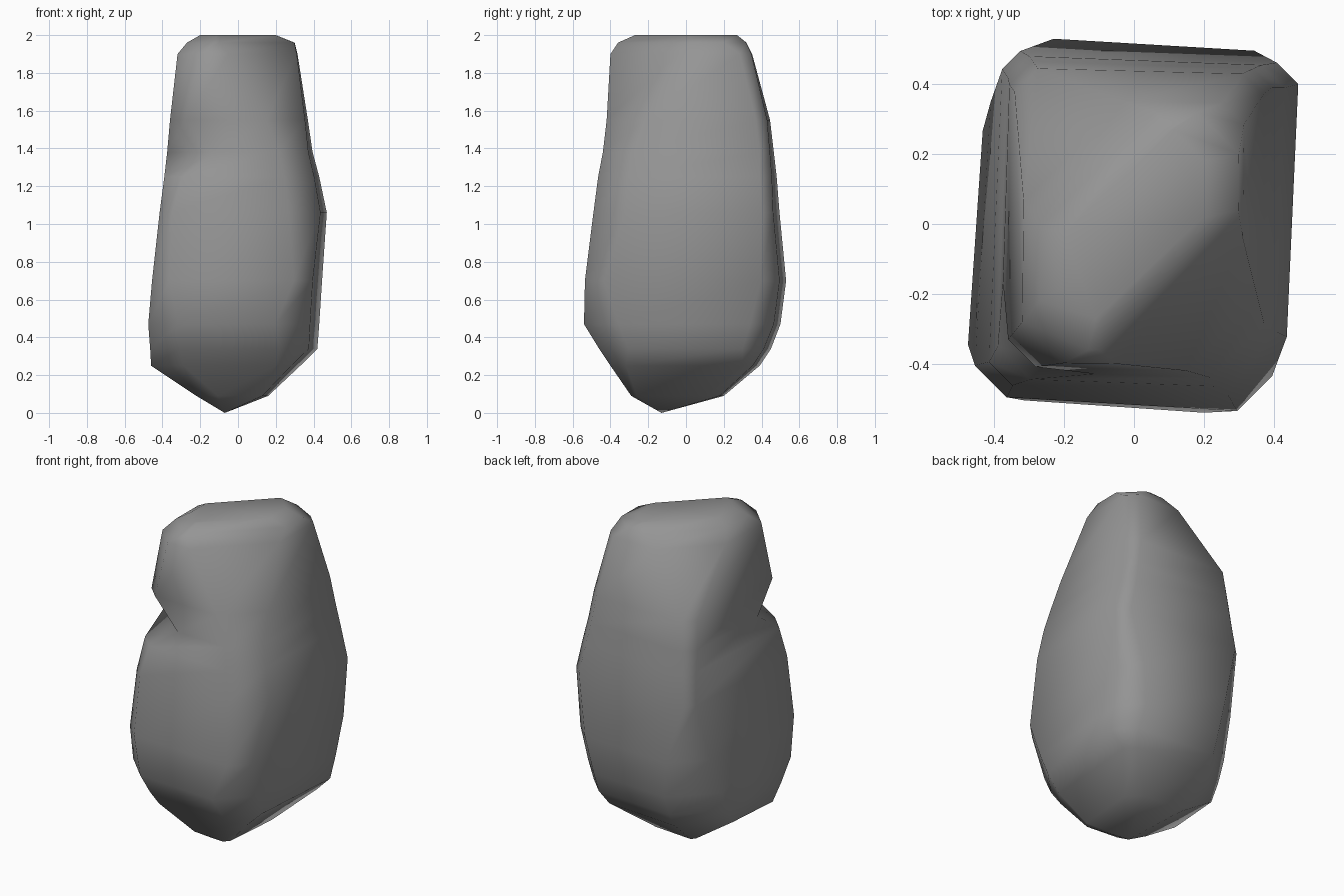
import bpy, bmesh
from math import cos, sin, pi, radians, sqrt

cube = bpy.data.objects.get("Cube")
if cube:
    bpy.data.objects.remove(cube, do_unlink=True)

# Stone colour
stone = bpy.data.materials.new("stone_grey")
stone.use_nodes = True
grey = (0.3, 0.3, 0.3, 1)
stone.diffuse_color = grey
stone.node_tree.nodes["Principled BSDF"].inputs["Base Color"].default_value = grey

# Height, then reach to left, back-left, back, back-right, right, front-right, front, front-left
LEVELS = [
    (.09, .16, .26, .20, .37, .22, .38, .29, .39),
    (.25, .33, .63, .39, .59, .46, .65, .40, .60),
    (.34, .42, .72, .45, .65, .465, .73, .46, .68),
    (.47, .43, .77, .50, .70, .475, .82, .54, .74),
    (.70, .445, .84, .53, .76, .455, .86, .535, .83),
    (1.06, .47, .87, .495, .82, .415, .81, .49, .76),
    (1.25, .43, .82, .48, .78, .39, .74, .465, .71),
    (1.38, .395, .785, .465, .755, .375, .54, .44, .66),
    (1.55, .37, .74, .445, .72, .36, .69, .42, .57),
    (1.90, .315, .60, .35, .38, .32, .60, .40, .35),
    (1.96, .30, .50, .32, .26, .27, .49, .36, .26),
    (2.0, .20, .38, .27, .17, .20, .38, .27, .18),
]


def ring(bm, level):
    """Eight-sided cross-section: corners where neighbouring sides meet."""
    z, *reach = level
    twist = radians(5) * (1 - z / 2.2)  # broad sides turn more near the base
    sides = []
    for i, r in enumerate(reach):
        angle = i * pi / 4
        if i % 2:
            sides.append((angle, r / sqrt(2)))
        else:
            # Turn a broad side about its outermost corner
            along = reach[i + 1] - r
            sides.append((angle - twist, r * cos(twist) - along * sin(twist)))
    verts = []
    for (a, p), (b, q) in zip(sides, sides[1:] + sides[:1]):
        det = sin(b - a)
        x = (p * sin(b) - q * sin(a)) / det
        y = (q * cos(a) - p * cos(b)) / det
        verts.append(bm.verts.new((x, y, z)))
    return verts


# Boulder body with a crease in its front right corner
bm = bmesh.new()
rings = [ring(bm, level) for level in LEVELS]
for low, high in zip(rings, rings[1:]):
    for i in range(8):
        j = (i + 1) % 8
        bm.faces.new((low[i], low[j], high[j], high[i]))

# Pointed foot and narrow crown
foot = bm.verts.new((-.07, -.13, 0))
for i in range(8):
    bm.faces.new((foot, rings[0][(i + 1) % 8], rings[0][i]))
bm.faces.new(rings[-1])
bmesh.ops.recalc_face_normals(bm, faces=bm.faces)
for face in bm.faces:
    face.smooth = True

mesh = bpy.data.meshes.new("boulder")
bm.to_mesh(mesh)
bm.free()
mesh.materials.append(stone)
boulder = bpy.data.objects.new("boulder", mesh)
bpy.context.collection.objects.link(boulder)
